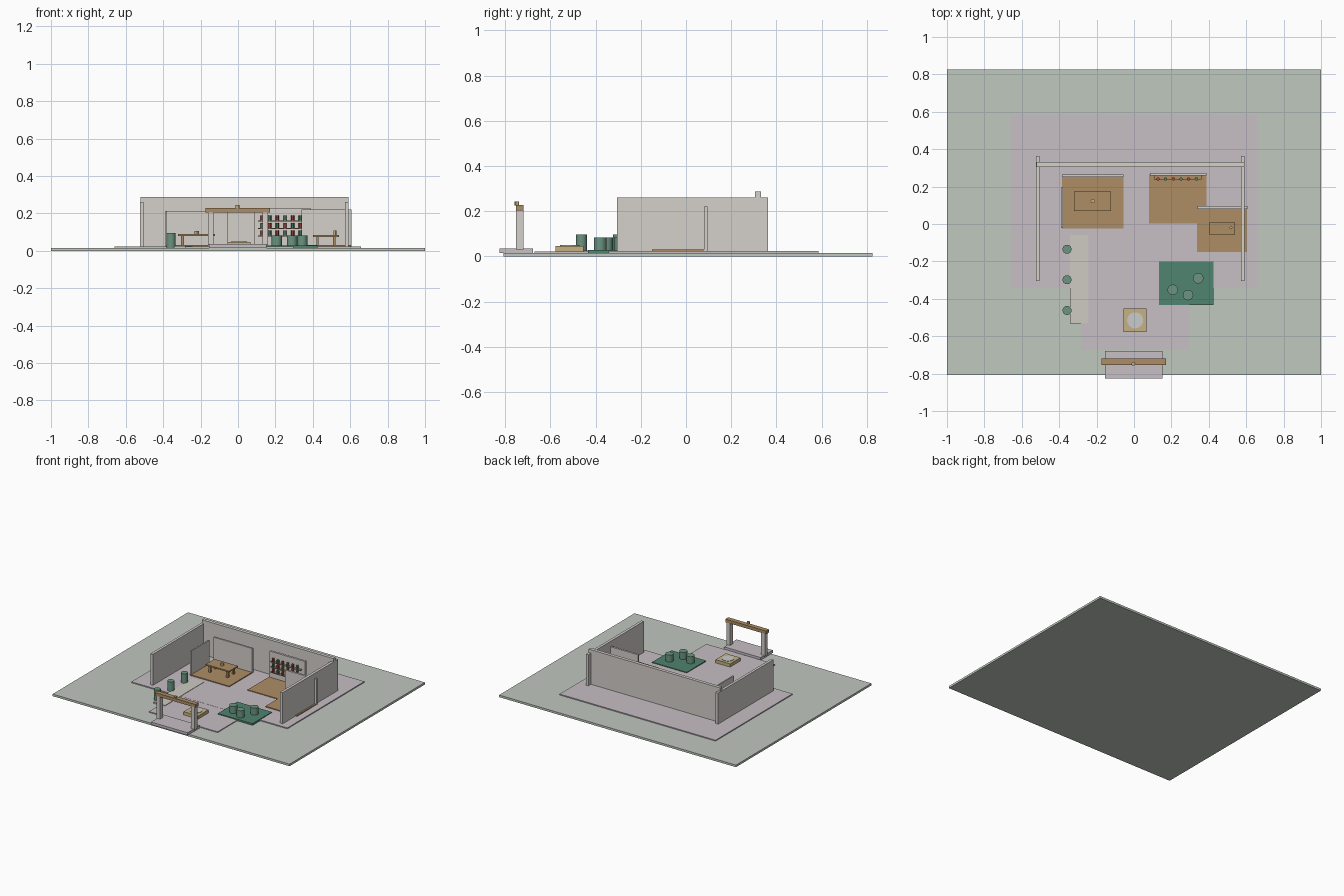
import bpy

def mat(name, r, g, b):
    m = bpy.data.materials.new(name)
    m.diffuse_color = (r, g, b, 1)
    return m

SAGE = mat("sage", 0.53, 0.58, 0.52)
LILAC = mat("lilac_stone", 0.57, 0.52, 0.56)
WALL = mat("pale_plaster", 0.66, 0.63, 0.60)
WOOD = mat("wood", 0.42, 0.27, 0.13)
GREEN = mat("green", 0.08, 0.23, 0.16)
LEAF = mat("soft_green", 0.15, 0.30, 0.22)
SAND = mat("sand", 0.56, 0.45, 0.23)
CREAM = mat("cream", 0.62, 0.59, 0.54)
WHITE = mat("white", 0.8, 0.8, 0.78)
RED = mat("red", 0.45, 0.06, 0.07)

def box(name, x, y, z, m):
    """Box from (min, max) ranges on each axis."""
    bpy.ops.mesh.primitive_cube_add(size=1, location=[sum(r) / 2 for r in (x, y, z)])
    o = bpy.context.object
    o.name = name
    o.scale = [r[1] - r[0] for r in (x, y, z)]
    bpy.ops.object.transform_apply(location=False, rotation=False)
    o.data.materials.append(m)
    return o

def cyl(name, x, y, r, z, m, sides=24):
    bpy.ops.mesh.primitive_cylinder_add(vertices=sides, radius=r, depth=z[1] - z[0],
                                        location=(x, y, sum(z) / 2))
    o = bpy.context.object
    o.name = name
    o.data.materials.append(m)
    bpy.ops.object.shade_smooth_by_angle()
    return o

def table(name, x, y, top, leg, m):
    box(name + "_top", x, y, (top - 0.01, top), m)
    for px in (x[0] + 0.025, x[1] - 0.025):
        for py in (y[0] + 0.018, y[1] - 0.018):
            box(name + "_leg", (px - leg, px + leg), (py - leg, py + leg), (0.028, top - 0.01), m)

# ground slabs
box("ground", (-1, 1), (-0.807, 0.826), (0, 0.016), SAGE)
box("main_floor", (-0.66, 0.657), (-0.343, 0.586), (0.014, 0.0235), LILAC)
box("front_plaza", (-0.283, 0.297), (-0.67, -0.34), (0.014, 0.0225), LILAC)
box("entrance_step", (-0.155, 0.152), (-0.826, -0.678), (0.016, 0.036), LILAC)
box("side_path", (-0.343, -0.244), (-0.532, -0.06), (0.014, 0.026), CREAM)

# outer walls
box("back_wall", (-0.52, 0.592), (0.306, 0.331), (0.02, 0.287), WALL)
for n, x in (("left_wall", (-0.524, -0.504)), ("right_wall", (0.571, 0.592))):
    box(n, x, (-0.306, 0.363), (0.02, 0.261), WALL)

# entrance gate
for s in (-1, 1):
    box("gate_post", (s * 0.146 - 0.015, s * 0.146 + 0.015), (-0.753, -0.72), (0.03, 0.205), WALL)
box("gate_beam", (-0.174, 0.170), (-0.753, -0.718), (0.204, 0.228), WOOD)
cyl("gate_finial", -0.003, -0.748, 0.01, (0.226, 0.244), SAND, 12)

# left room
box("left_room_floor", (-0.386, -0.057), (-0.025, 0.262), (0.02, 0.03), WOOD)
box("left_room_back_panel", (-0.384, -0.056), (0.25, 0.264), (0.02, 0.212), WALL)
box("left_room_side_panel", (-0.389, -0.379), (-0.022, 0.195), (0.02, 0.21), WALL)
table("work_table", (-0.322, -0.124), (0.07, 0.175), 0.09, 0.008, WOOD)
cyl("table_ornament", -0.22, 0.123, 0.012, (0.09, 0.106), SAND, 12)

# display room with shelves and jars
box("display_floor", (0.08, 0.387), (0.002, 0.268), (0.02, 0.029), WOOD)
box("display_panel", (0.085, 0.387), (0.258, 0.274), (0.02, 0.228), WALL)
for row in range(3):
    z = 0.082 + row * 0.04
    box("shelf", (0.107, 0.36), (0.238, 0.26), (z - 0.006, z), WOOD)
    for i in range(6):
        cyl("jar", 0.128 + i * 0.041, 0.241, 0.009, (z, z + 0.027), (RED, GREEN)[(i + row) % 2], 12)

# right room
box("right_room_floor", (0.336, 0.604), (-0.15, 0.09), (0.02, 0.03), WOOD)
box("right_room_panel", (0.34, 0.606), (0.08, 0.095), (0.02, 0.22), WALL)
table("counter", (0.4, 0.54), (-0.055, 0.008), 0.085, 0.006, WOOD)
cyl("counter_bottle", 0.518, -0.02, 0.008, (0.085, 0.11), SAND, 12)

# seating area
box("green_rug", (0.134, 0.426), (-0.434, -0.2), (0.016, 0.029), GREEN)
for x, y in ((0.207, -0.352), (0.289, -0.38), (0.343, -0.29)):
    cyl("stool", x, y, 0.028, (0.028, 0.083), LEAF)

# planters along the path
for y in (-0.135, -0.298, -0.462):
    cyl("planter", -0.358, y, 0.024, (0.016, 0.096), LEAF)

# plinth with round top
box("plinth", (-0.055, 0.068), (-0.578, -0.453), (0.02, 0.047), SAND)
cyl("plinth_disc", 0.006, -0.515, 0.043, (0.045, 0.05), WHITE)
